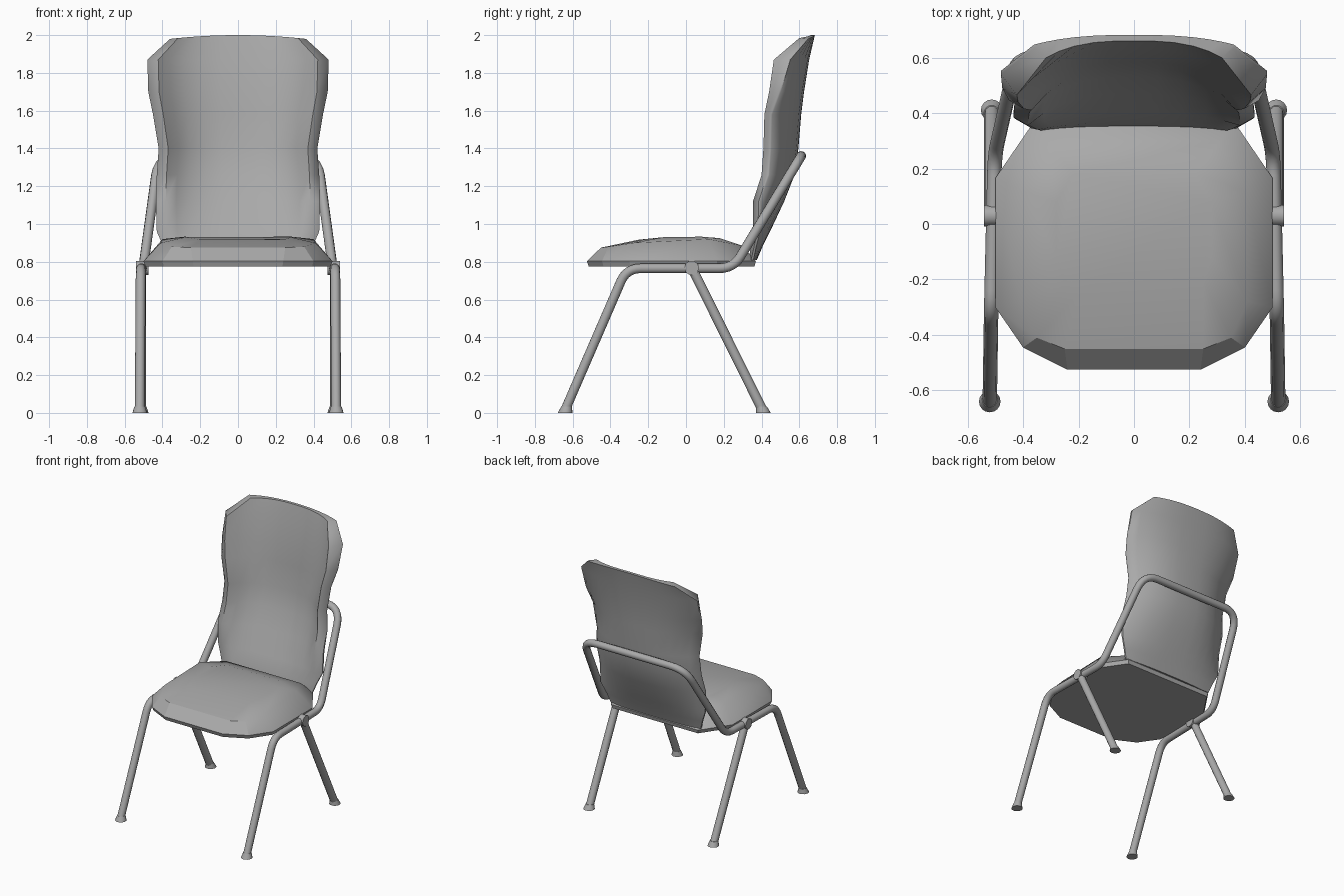
import bpy, bmesh, math
from mathutils import Vector

cube = bpy.data.objects.get("Cube")
if cube:
    bpy.data.objects.remove(cube, do_unlink=True)

grey = bpy.data.materials.new("plain grey")
grey.use_nodes = True
grey.diffuse_color = (0.4, 0.4, 0.4, 1)
grey.node_tree.nodes["Principled BSDF"].inputs["Base Color"].default_value = (0.4, 0.4, 0.4, 1)


def activate(obj):
    bpy.ops.object.select_all(action='DESELECT')
    obj.select_set(True)
    bpy.context.view_layer.objects.active = obj


def finish(name, bm, angle):
    bmesh.ops.recalc_face_normals(bm, faces=bm.faces)
    mesh = bpy.data.meshes.new(name)
    bm.to_mesh(mesh)
    bm.free()
    mesh.materials.append(grey)
    obj = bpy.data.objects.new(name, mesh)
    bpy.context.collection.objects.link(obj)
    activate(obj)
    bpy.ops.object.shade_smooth_by_angle(angle=math.radians(angle))


def rounded(points, radii, steps=6):
    """Replace each inner corner of a path with a small arc."""
    pts = [Vector(p) for p in points]
    path = [pts[0]]
    for a, b, c, radius in zip(pts, pts[1:], pts[2:], radii):
        start = b + (a - b).normalized() * radius
        end = b + (c - b).normalized() * radius
        for i in range(steps + 1):
            t = i / steps
            path.append(start * (1 - t) ** 2 + b * 2 * t * (1 - t) + end * t * t)
    return path + [pts[-1]]


def tube(name, path, radius):
    curve = bpy.data.curves.new(name, 'CURVE')
    curve.dimensions = '3D'
    curve.bevel_depth = radius
    curve.bevel_resolution = 3
    curve.use_fill_caps = True
    spline = curve.splines.new('POLY')
    spline.points.add(len(path) - 1)
    for point, co in zip(spline.points, path):
        point.co = (*co, 1)
    curve.materials.append(grey)
    obj = bpy.data.objects.new(name, curve)
    bpy.context.collection.objects.link(obj)
    activate(obj)
    bpy.ops.object.convert(target='MESH')
    bpy.ops.object.shade_smooth_by_angle(angle=math.radians(40))


def mirror_ring(half):
    return half + [(-x, y, z) for x, y, z in reversed(half)]


def stack_rings(bm, rings):
    """Join neighbouring closed rings of points with quads."""
    loops = [[bm.verts.new(p) for p in ring] for ring in rings]
    for low, high in zip(loops, loops[1:]):
        for i in range(len(low)):
            j = (i + 1) % len(low)
            bm.faces.new((low[i], low[j], high[j], high[i]))
    return loops


# Seat cushion: flat underside, thin rim, domed top
outline = [(.24, -.525), (.40, -.445), (.50, -.30), (.50, .165), (.36, .37)]
bm = bmesh.new()
loops = stack_rings(bm, [mirror_ring(half) for half in (
    [(x * .98, y * .98, .775) for x, y in outline],
    [(x, y, .803) for x, y in outline],
    [(.25, -.45, .875), (.35, -.41, .88), (.41, -.28, .90), (.40, .12, .92), (.31, .30, .885)],
    [(.20, -.25, .917), (.25, -.21, .92), (.28, -.12, .93), (.28, .08, .933), (.22, .18, .925)],
)])
bm.faces.new(loops[0])
bm.faces.new(loops[-1])
# Crisp rim and front edge, soft everywhere else
for edge in bm.edges:
    if all(v.co.z < .81 or v.co.y < -.4 for v in edge.verts):
        edge.smooth = False
finish("seat", bm, 55)

# Backrest: curved pad whose front and back meet in a thin rim
# each row is (z, half width, front y, back y, wing y, depth of rolled side)
rows = [(.81, .37, .35, .375, .335, .01), (.88, .395, .365, .405, .34, .02),
        (.96, .43, .40, .445, .355, .025), (1.12, .435, .47, .52, .355, .03),
        (1.26, .43, .53, .575, .40, .03), (1.40, .42, .565, .595, .41, .03),
        (1.58, .45, .585, .61, .415, .03), (1.70, .475, .60, .625, .44, .05),
        (1.87, .48, .63, .652, .465, .075), (1.99, .36, .66, .682, .60, .035)]
half = [0, .2, .4, .6, .75, .88, 1]
stations = [-s for s in reversed(half[1:])] + half
rings = []
for z, width, front, rear, wing, roll in rows:
    face, spine = [], []
    for t in stations:
        a = abs(t)
        height = z + (.01 - .02 * a * a if z > 1.9 else 0)
        rim = wing + roll
        y = rim if a == 1 else front + (wing - front) * (a / half[-2]) ** 3
        face.append((t * width, y, height))
        spine.append((t * width, rear + (rim + .012 - rear) * a ** 2.7, height))
    rings.append(face + spine[::-1])
bm = bmesh.new()
loops = stack_rings(bm, rings)
for loop in (loops[0], loops[-1]):
    for i in range(len(stations) - 1):
        bm.faces.new((loop[i], loop[i + 1], loop[-2 - i], loop[-1 - i]))
finish("backrest", bm, 60)

# Main frame: front legs, side rails and back hoop in one bent tube
side = [(.52, -.64, .015), (.515, -.315, .765), (.502, .25, .765), (.42, .61, 1.36)]
corners = side + [(-x, y, z) for x, y, z in reversed(side)]
bends = [.075, .075, .12]
tube("frame", rounded(corners, bends + bends[::-1]), .026)

# Rear legs, pivots and flared feet
for sign, label in ((1, "left"), (-1, "right")):
    tube("rear_leg_" + label, [(sign * .513, .03, .77), (sign * .513, .405, .015)], .027)
    tube("pivot_" + label, [(sign * .475, .03, .768), (sign * .54, .03, .768)], .039)
    for part, x, y, lean in (("front", .52, -.64, .008), ("rear", .513, .41, -.01)):
        bm = bmesh.new()
        bmesh.ops.create_cone(bm, cap_ends=True, segments=16,
                              radius1=.039, radius2=.028, depth=.035)
        for v in bm.verts:
            v.co += Vector((sign * x, y + (lean if v.co.z > 0 else 0), .0175))
        finish(part + "_foot_" + label, bm, 40)
